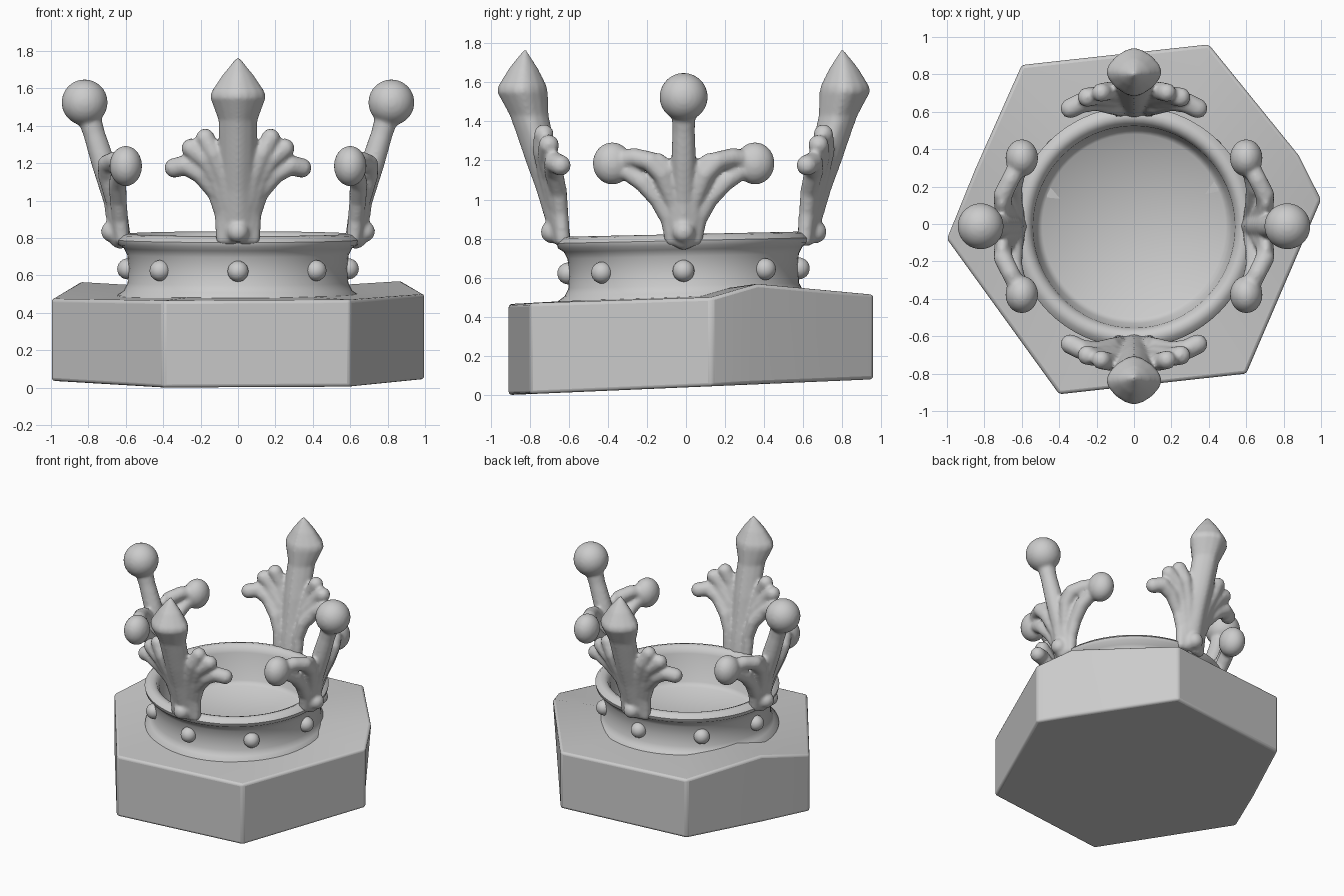
import bpy, bmesh, math
from math import pi, cos, sin
from mathutils import Vector, Matrix

if "Cube" in bpy.data.objects:
    bpy.data.objects.remove(bpy.data.objects["Cube"])

stone = bpy.data.materials.new("grey_stone")
stone.use_nodes = True
GREY = (0.6, 0.6, 0.6, 1)
stone.diffuse_color = GREY
stone.node_tree.nodes["Principled BSDF"].inputs["Base Color"].default_value = GREY
CENTRE_Y = -0.012
TILT = Matrix.Translation((0, 0, 0.6)) @ Matrix.Rotation(0.022, 4, 'X') @ Matrix.Translation((0, 0, -0.6))


def finish(name, bm, angle=40):
    bmesh.ops.recalc_face_normals(bm, faces=bm.faces)
    mesh = bpy.data.meshes.new(name)
    bm.to_mesh(mesh)
    bm.free()
    mesh.materials.append(stone)
    ob = bpy.data.objects.new(name, mesh)
    bpy.context.collection.objects.link(ob)
    bpy.ops.object.select_all(action='DESELECT')
    ob.select_set(True)
    bpy.context.view_layer.objects.active = ob
    bpy.ops.object.shade_smooth_by_angle(angle=math.radians(angle))
    return ob


def ball(bm, pos, r, sub=2, scale=(1, 1, 1)):
    m = Matrix.Translation(pos) @ Matrix.Diagonal((*scale, 1))
    bmesh.ops.create_icosphere(bm, subdivisions=sub, radius=r, matrix=m)


def limb(bm, side, points, scale=(1, 1, 1)):
    """Chain of balls through (sideways, outward, height, radius) points."""
    pts = [Vector((side * t, -r, z, w)) for t, r, z, w in points]
    for a, b in zip(pts, pts[1:]):
        for i in range(9):
            p = a.lerp(b, i / 8)
            ball(bm, p.xyz, p.w, 2, scale)


def loft(bm, sections, n=16, power=0.8):
    """Stack of rounded diamond sections: (outward, height, half width, half depth)."""
    def sp(v):
        return math.copysign(abs(v) ** (1 / power), v)
    rings = []
    for r, z, w, d in sections:
        rings.append([bm.verts.new((w * sp(cos(2 * pi * i / n)), -r + d * sp(sin(2 * pi * i / n)), z))
                      for i in range(n)])
    for a, b in zip(rings, rings[1:]):
        for i in range(n):
            j = (i + 1) % n
            bm.faces.new((a[i], a[j], b[j], b[i]))
    bm.faces.new(rings[0])
    bm.faces.new(rings[-1])


def sculpt(name, bm, angle):
    """Place an ornament around the crown and fuse its pieces."""
    bm.transform(Matrix.Translation((0, CENTRE_Y, 0)) @ Matrix.Rotation(angle, 4, 'Z'))
    ob = finish(name, bm, 180)
    fuse = ob.modifiers.new("fuse", 'REMESH')
    fuse.mode = 'VOXEL'
    fuse.voxel_size = 0.012
    fuse.use_smooth_shade = True
    soften = ob.modifiers.new("soften", 'SMOOTH')
    soften.factor = 0.5
    soften.iterations = 4


# Rough six-sided block with two raised shoulders
outline = [(-1, -.08, .475), (-.85, .29, .565), (-.6, .85, .525), (.4, .96, .515),
           (.88, .37, .57), (1, .13, .5), (.6, -.8, .47), (-.4, -.91, .465)]
bm = bmesh.new()
top = [bm.verts.new(p) for p in outline]
low = [bm.verts.new((x, y, (y + .91) * .043)) for x, y, z in outline]
low[4].co.xy = (.86, .325)
hub = bm.verts.new((0, 0, .515))
for i in range(len(top)):
    j = (i + 1) % len(top)
    bm.faces.new((low[i], low[j], top[j], top[i]))
    bm.faces.new((top[i], top[j], hub))
bm.faces.new(low)
block = finish("block_base", bm, 25)
bev = block.modifiers.new("worn_edges", 'BEVEL')
bev.width = 0.018
bev.segments = 3
bev.limit_method = 'ANGLE'
bev.angle_limit = math.radians(30)

# Turned crown band with rolled rim and recessed floor
profile = [(0, .535), (.49, .535), (.52, .565), (.54, .77), (.56, .81), (.59, .823), (.62, .815),
           (.645, .79), (.64, .765), (.61, .745), (.592, .71), (.585, .64), (.59, .56),
           (.61, .52), (.645, .495), (.65, .45), (0, .45)]
bm = bmesh.new()
verts = [bm.verts.new((r, 0, z)) for r, z in profile]
edges = [bm.edges.new(e) for e in zip(verts, verts[1:])]
bmesh.ops.spin(bm, geom=verts + edges, cent=(0, 0, 0), axis=(0, 0, 1), angle=2 * pi,
               steps=72, use_merge=False)
bmesh.ops.remove_doubles(bm, verts=bm.verts, dist=0.0005)
bm.transform(Matrix.Translation((0, CENTRE_Y, 0)) @ TILT)
finish("crown_band", bm, 50)

# Eight studs round the band
bm = bmesh.new()
for k in range(8):
    a = k * pi / 4
    ball(bm, (.59 * cos(a), .59 * sin(a), .635), .056, 3)
bm.transform(Matrix.Translation((0, CENTRE_Y, 0)) @ TILT)
finish("band_studs", bm, 180)

# Leaf ornaments with a pointed spike, front and back
for name, angle in (("front_leaf_spike", 0), ("back_leaf_spike", pi)):
    bm = bmesh.new()
    loft(bm, [(.625, .78, .08, .05), (.65, .9, .09, .06), (.685, 1.05, .09, .07), (.725, 1.2, .1, .085),
              (.77, 1.36, .105, .095), (.79, 1.43, .105, .1), (.825, 1.55, .15, .13), (.825, 1.58, .145, .125),
              (.82, 1.67, .085, .075), (.812, 1.765, .008, .008)])
    ball(bm, (0, -.672, .835), .06, 3)
    for s in (-1, 1):
        limb(bm, s, [(.03, .63, .8, .04), (.05, .66, .95, .04), (.08, .7, 1.12, .045),
                     (.13, .725, 1.25, .05), (.175, .715, 1.335, .052)])
        limb(bm, s, [(.05, .63, .8, .04), (.07, .65, .95, .04), (.12, .68, 1.12, .045),
                     (.18, .7, 1.22, .05), (.25, .69, 1.28, .054)])
        limb(bm, s, [(.08, .62, .8, .04), (.085, .63, .93, .042), (.12, .64, 1.04, .045),
                     (.2, .665, 1.14, .05), (.28, .66, 1.19, .055), (.34, .63, 1.175, .055)])
        # Thin web behind the ribs
        limb(bm, s, [(.09, .65, 1.0, .045), (.16, .67, 1.15, .055), (.22, .68, 1.22, .06)], (1, .6, 1))
    sculpt(name, bm, angle)

# Three-ball ornaments, left and right
for name, angle in (("left_ball_trident", pi / 2), ("right_ball_trident", -pi / 2)):
    bm = bmesh.new()
    ball(bm, (0, -.675, .835), .058, 3)
    ball(bm, (0, -.82, 1.525), .123, 4)
    limb(bm, 1, [(0, .63, .8, .06), (0, .66, 1.0, .062), (0, .72, 1.2, .066),
                 (0, .77, 1.36, .06), (0, .8, 1.46, .066)])
    for s in (-1, 1):
        ball(bm, (s * .365, -.6, 1.185), .1, 4, (1, .87, 1.08))
        limb(bm, s, [(.03, .63, .8, .045), (.05, .66, .98, .045), (.11, .7, 1.13, .05),
                     (.17, .7, 1.195, .052), (.25, .66, 1.215, .05), (.35, .61, 1.2, .05)])
        limb(bm, s, [(.06, .62, .8, .04), (.075, .63, .9, .045), (.13, .64, 1.0, .047),
                     (.21, .645, 1.09, .05), (.28, .63, 1.14, .05), (.35, .61, 1.17, .05)])
        # Web between arm and stem
        limb(bm, s, [(.04, .66, 1.0, .05), (.09, .7, 1.15, .055), (.13, .705, 1.19, .05)], (1, .7, 1))
    sculpt(name, bm, angle)
